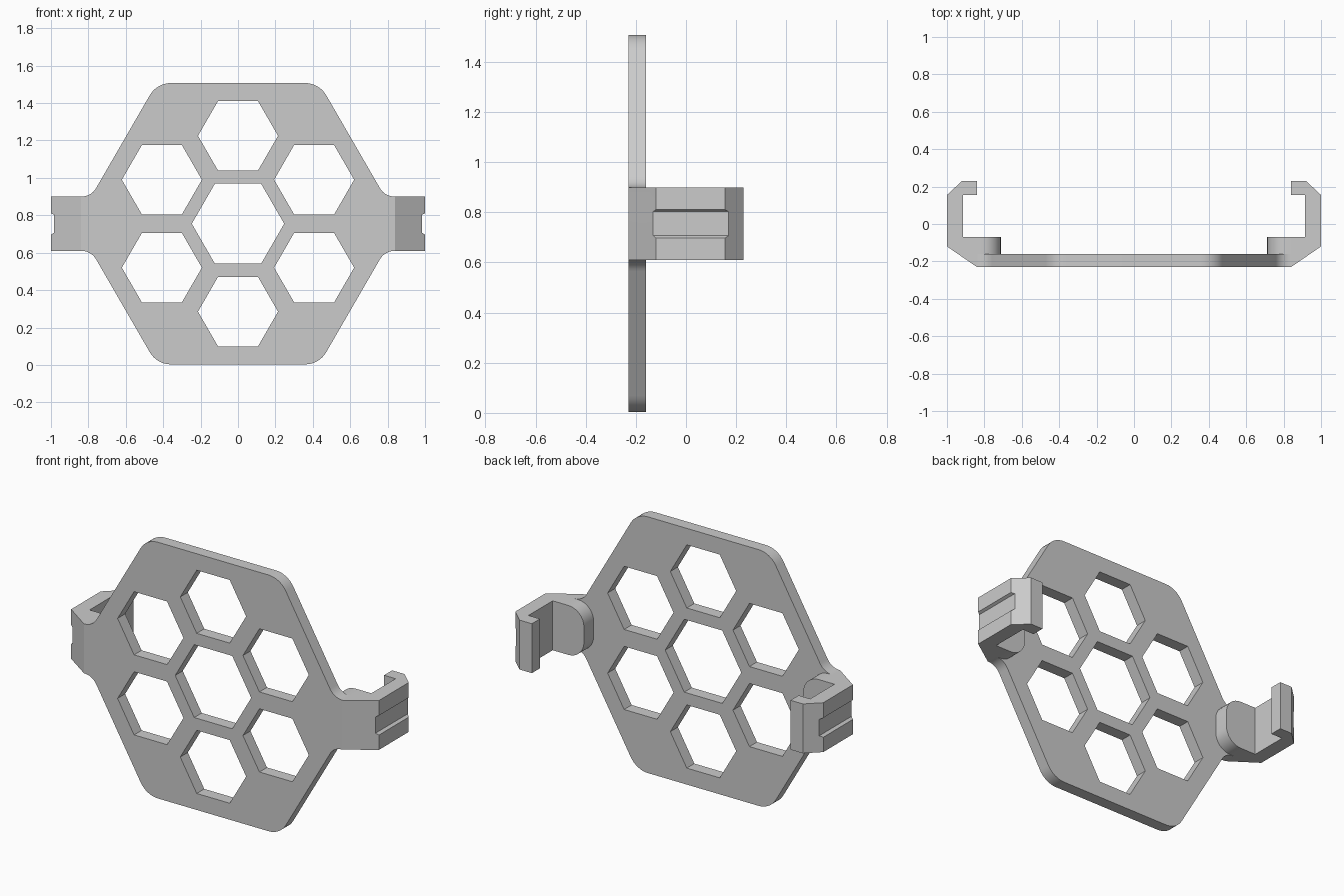
import bpy, bmesh, math
from mathutils import Matrix, Vector

cube = bpy.data.objects.get("Cube")
if cube:
    bpy.data.objects.remove(cube, do_unlink=True)

grey = bpy.data.materials.new("light grey")
grey.use_nodes = True
colour = (0.6, 0.6, 0.6, 1)
grey.diffuse_color = colour
grey.node_tree.nodes["Principled BSDF"].inputs["Base Color"].default_value = colour

MID = 0.755                # height of the plate centre
HALF = 0.145               # half height of the clips
FRONT, BACK, PAD = -0.23, -0.16, -0.07
ARM = 0.84                 # where plate meets clip


def finish(name, bm):
    """Clean up a bmesh and link it as a shaded object."""
    bmesh.ops.remove_doubles(bm, verts=bm.verts, dist=0.0005)
    bmesh.ops.recalc_face_normals(bm, faces=bm.faces)
    mesh = bpy.data.meshes.new(name)
    bm.to_mesh(mesh)
    bm.free()
    mesh.materials.append(grey)
    obj = bpy.data.objects.new(name, mesh)
    bpy.context.collection.objects.link(obj)
    bpy.ops.object.select_all(action='DESELECT')
    obj.select_set(True)
    bpy.context.view_layer.objects.active = obj
    bpy.ops.object.shade_smooth_by_angle(angle=math.radians(25))


def rounded(corners, steps=8):
    """Outline from (x, z, radius) corners, each replaced by an arc."""
    pts = [Vector((x, z, 0)) for x, z, r in corners]
    out = []
    for i, (x, z, r) in enumerate(corners):
        p = pts[i]
        if r == 0:
            out.append(p)
            continue
        u = (pts[i - 1] - p).normalized()
        v = (pts[(i + 1) % len(pts)] - p).normalized()
        half = u.angle(v) / 2
        centre = p + (u + v).normalized() * (r / math.sin(half))
        reach = r / math.tan(half)
        a = (p + u * reach - centre).normalized()
        b = (p + v * reach - centre).normalized()
        out += [centre + a.slerp(b, k / steps) * r for k in range(steps + 1)]
    return out


def hexagon(x, z, radius):
    return [Vector((x + radius * math.cos(k * math.pi / 3),
                    z + radius * math.sin(k * math.pi / 3), 0)) for k in range(6)]


def slab(name, loops, y0, y1):
    """Filled outline with holes, extruded from y0 to y1."""
    curve = bpy.data.curves.new(name, 'CURVE')
    curve.dimensions = '2D'
    curve.fill_mode = 'BOTH'
    curve.extrude = (y1 - y0) / 2
    for loop in loops:
        spline = curve.splines.new('POLY')
        spline.points.add(len(loop) - 1)
        for point, co in zip(spline.points, loop):
            point.co = (co.x, co.y, 0, 1)
        spline.use_cyclic_u = True
    temp = bpy.data.objects.new(name + " outline", curve)
    bpy.context.collection.objects.link(temp)
    graph = bpy.context.evaluated_depsgraph_get()
    mesh = bpy.data.meshes.new_from_object(temp.evaluated_get(graph))
    bpy.data.objects.remove(temp, do_unlink=True)
    bpy.data.curves.remove(curve)
    mesh.transform(Matrix.Translation((0, (y0 + y1) / 2, 0))
                   @ Matrix.Rotation(math.pi / 2, 4, 'X'))
    bm = bmesh.new()
    bm.from_mesh(mesh)
    bpy.data.meshes.remove(mesh)
    finish(name, bm)


# Honeycomb plate: rounded hexagon with short arms and seven holes
quarter = [(0.434, 0.752, 0.13), (0.785, HALF, 0.09), (ARM, HALF, 0)]
right = quarter + [(x, -z, r) for x, z, r in reversed(quarter)]
ring = right + [(-x, z, r) for x, z, r in reversed(right)]
outline = rounded([(x, z + MID, r) for x, z, r in ring])
holes = [hexagon(0, MID, 0.247)]
for k in range(6):
    angle = math.radians(30 + 60 * k)
    holes.append(hexagon(0.47 * math.cos(angle), MID + 0.47 * math.sin(angle), 0.214))
slab("honeycomb_plate", [outline] + holes, FRONT, BACK)


def hook_profile(groove):
    """Clip section; the groove insets the outer wall along its chamfers."""
    outer = 1 - groove
    return [(ARM, FRONT), (outer, -0.12 - groove * 0.69),
            (outer, 0.155 + groove * 0.94), (0.92, 0.23), (ARM, 0.23),
            (ARM, 0.155), (0.915, 0.155), (0.915, PAD), (ARM, PAD)]


# Side clips: hook section lofted upwards through the grooved middle
LEVELS = [(-HALF, 0), (-0.058, 0), (-0.048, 0.016),
          (0.048, 0.016), (0.056, 0), (HALF, 0)]
for side, label in ((1, "left"), (-1, "right")):
    bm = bmesh.new()
    rows = [[bm.verts.new((side * x, y, MID + z)) for x, y in hook_profile(groove)]
            for z, groove in LEVELS]
    for low, high in zip(rows, rows[1:]):
        for i in range(len(low)):
            bm.faces.new((low[i - 1], low[i], high[i], high[i - 1]))
    bm.faces.new(rows[0])
    bm.faces.new(rows[-1])
    finish(label + "_clip", bm)

    # Rounded pad behind the arm
    pad = [(ARM, -HALF, 0), (ARM, HALF, 0), (0.712, HALF, 0.1), (0.712, -HALF, 0.1)]
    slab(label + "_pad", [rounded([(side * x, z + MID, r) for x, z, r in pad])],
         BACK, PAD)
